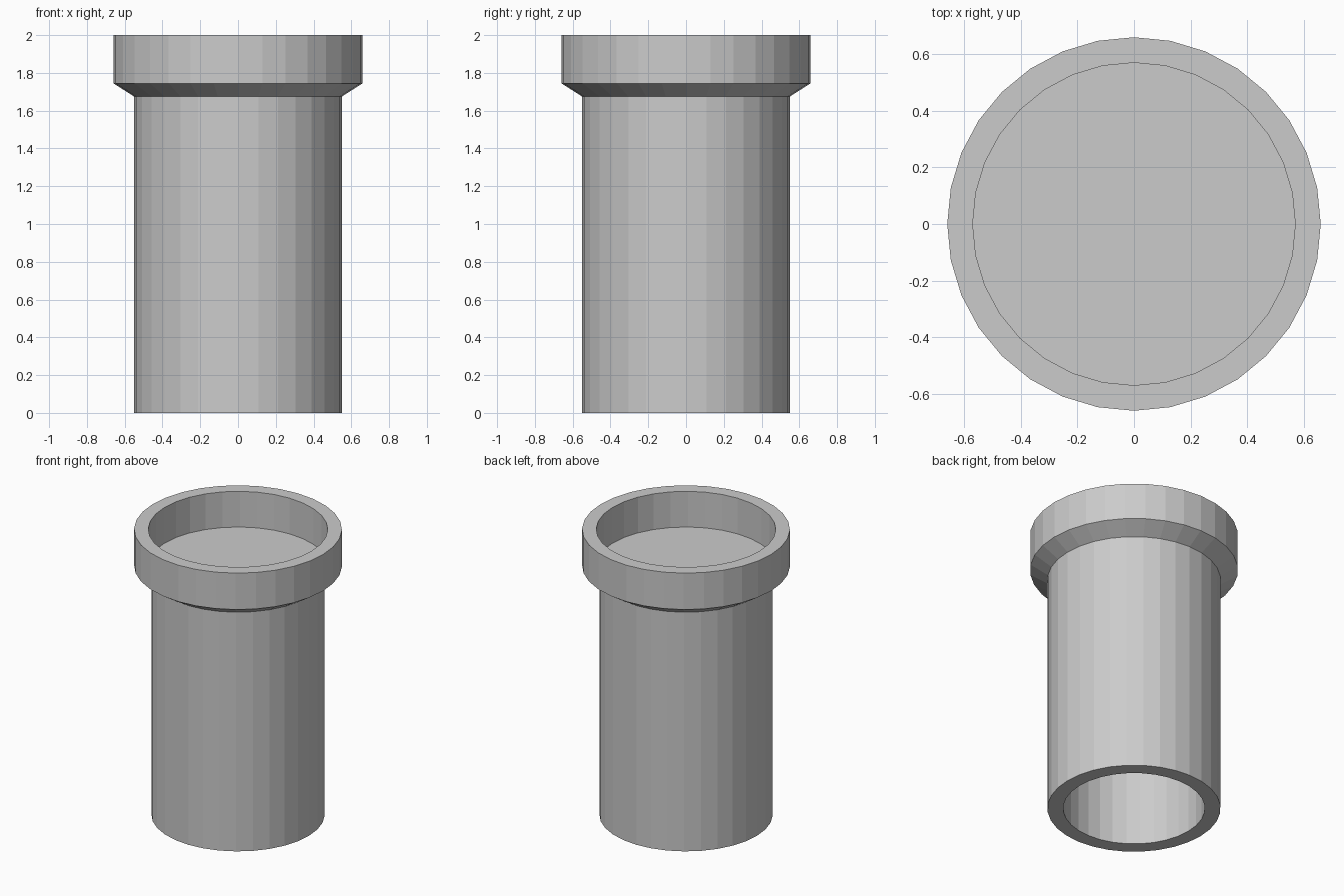
import bpy, bmesh
from math import cos, sin, pi

if "Cube" in bpy.data.objects:
    bpy.data.objects.remove(bpy.data.objects["Cube"])

SIDES = 32


def lathe(name, profile):
    """Revolve an (r, z) profile; r = 0 end points close on the axis."""
    bm = bmesh.new()
    rings = []
    for r, z in profile:
        if r == 0:
            rings.append([bm.verts.new((0, 0, z))] * SIDES)
        else:
            rings.append([bm.verts.new((r * cos(2 * pi * i / SIDES),
                                        r * sin(2 * pi * i / SIDES), z))
                          for i in range(SIDES)])
    for a, b in zip(rings, rings[1:]):
        for i in range(SIDES):
            j = (i + 1) % SIDES
            corners = list(dict.fromkeys((a[i], a[j], b[j], b[i])))
            bm.faces.new(corners)
    bmesh.ops.recalc_face_normals(bm, faces=bm.faces)
    mesh = bpy.data.meshes.new(name)
    bm.to_mesh(mesh)
    bm.free()
    obj = bpy.data.objects.new(name, mesh)
    bpy.context.collection.objects.link(obj)
    return obj


# Pipe: hollow body, flared collar, and a closed floor inside the collar
lathe("pipe", [
    (0, 1.65), (0.45, 1.65), (0.45, 0),      # bore from below
    (0.55, 0), (0.55, 1.675),                # outer body
    (0.66, 1.745), (0.66, 2.0),              # flare and collar
    (0.57, 2.0), (0.57, 1.75), (0, 1.75),    # rim, recess and floor
])
